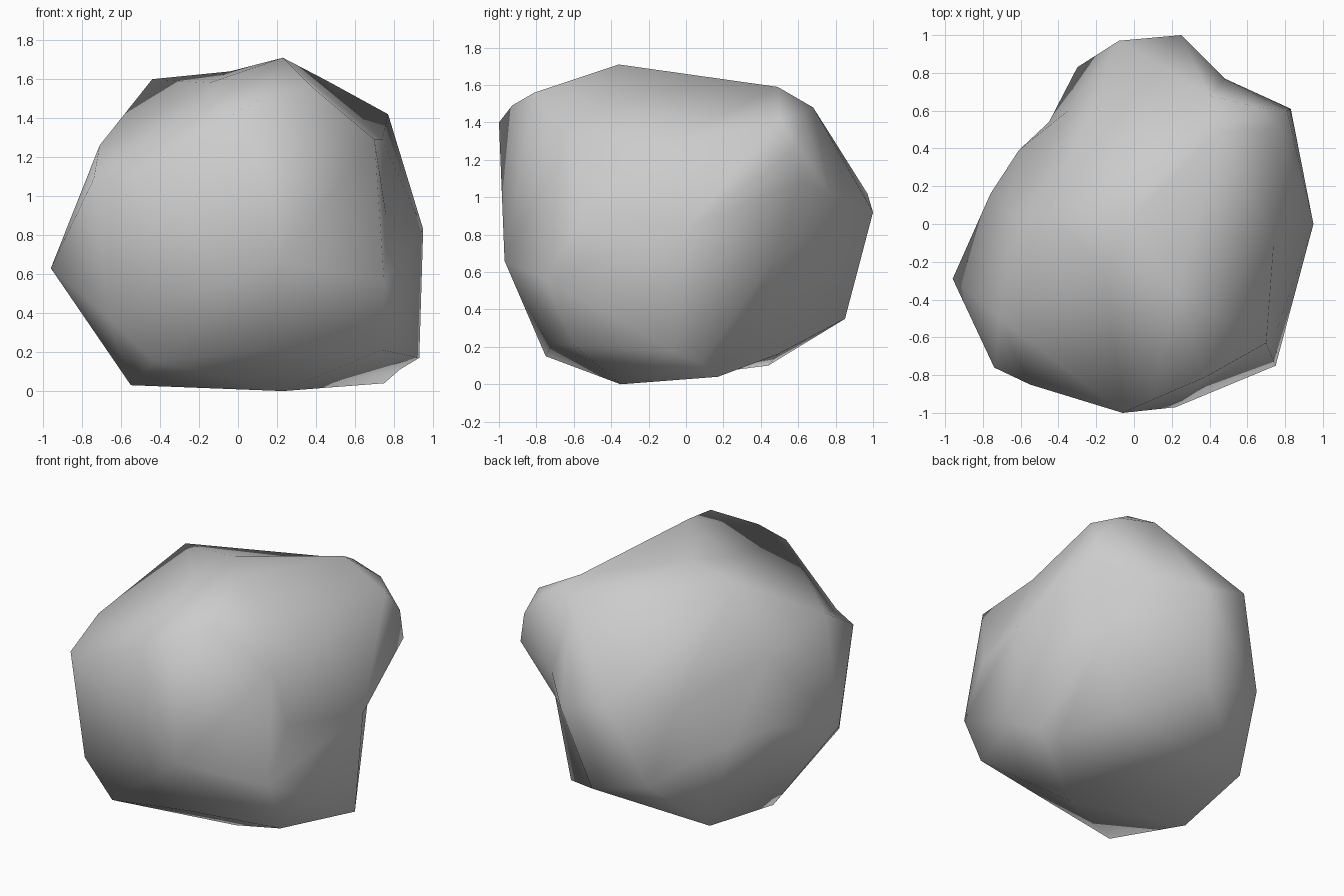
import bpy
import bmesh
from mathutils import Vector

# Remove only the default object
default_object = bpy.data.objects.get("Cube")
if default_object:
    bpy.data.objects.remove(default_object, do_unlink=True)

# Corner points of the boulder, in hundredths of a unit, from top to bottom
crown = [(23, -36, 171), (-44, 6, 160), (-4, 0, 164), (46, 49, 159),
         (40, 68, 148), (38, -81, 156), (10, -93, 149), (77, 50, 142),
         (65, 62, 145)]
shoulder = [(-6, -100, 140), (70, -63, 129), (74, -10, 129), (81, 60, 127),
            (83, 61, 108), (25, 100, 92), (-8, 97, 102), (-71, -50, 126),
            (-66, 6, 116), (-74, -76, 109), (-55, -85, 111)]
belly = [(22, -97, 66), (-96, -29, 63), (95, 0, 83), (75, -75, 56),
         (-30, 83, 46), (12, 85, 35), (-76, 16, 74), (-61, 39, 66),
         (-66, -72, 37)]
base = [(23, -35, 0), (-43, -75, 15), (-55, -16, 3), (-49, 44, 10),
        (75, 17, 4), (93, -6, 17), (83, 8, 11), (74, -60, 21),
        (53, 49, 16), (10, -72, 21)]
# Points where the skin sinks inward
hollows = [(48, 77, 102), (65, 49, 70), (76, -55, 90), (-45, 54, 58),
           (-35, 60, 92), (-15, -28, 158)]

CORE = Vector((0, 0, 0.85))     # centre the skin is wrapped around
ROUNDING = 0.22                 # low values wrap the skin over hollows too


def wrap_skin(name, points):
    """Join points into one closed skin, keeping shallow hollows."""
    bm = bmesh.new()
    true_place = {}
    for point in points:
        offset = Vector(point) / 100 - CORE
        vert = bm.verts.new(offset.normalized() * offset.length ** ROUNDING)
        true_place[vert] = offset + CORE
    bmesh.ops.convex_hull(bm, input=bm.verts[:])
    for vert in bm.verts:
        vert.co = true_place[vert]
    bmesh.ops.recalc_face_normals(bm, faces=bm.faces[:])
    for face in bm.faces:
        face.smooth = True
    mesh = bpy.data.meshes.new(name)
    bm.to_mesh(mesh)
    bm.free()
    obj = bpy.data.objects.new(name, mesh)
    bpy.context.collection.objects.link(obj)
    return obj


def flat_material(name, colour):
    """Make a plain matte material."""
    material = bpy.data.materials.new(name)
    material.use_nodes = True
    material.diffuse_color = colour
    shader = material.node_tree.nodes["Principled BSDF"]
    shader.inputs["Base Color"].default_value = colour
    shader.inputs["Roughness"].default_value = 0.9
    return material


# The boulder itself, in one stone colour
boulder = wrap_skin("boulder", crown + shoulder + belly + base + hollows)
boulder.data.materials.append(flat_material("stone_grey", (0.6, 0.6, 0.6, 1)))
